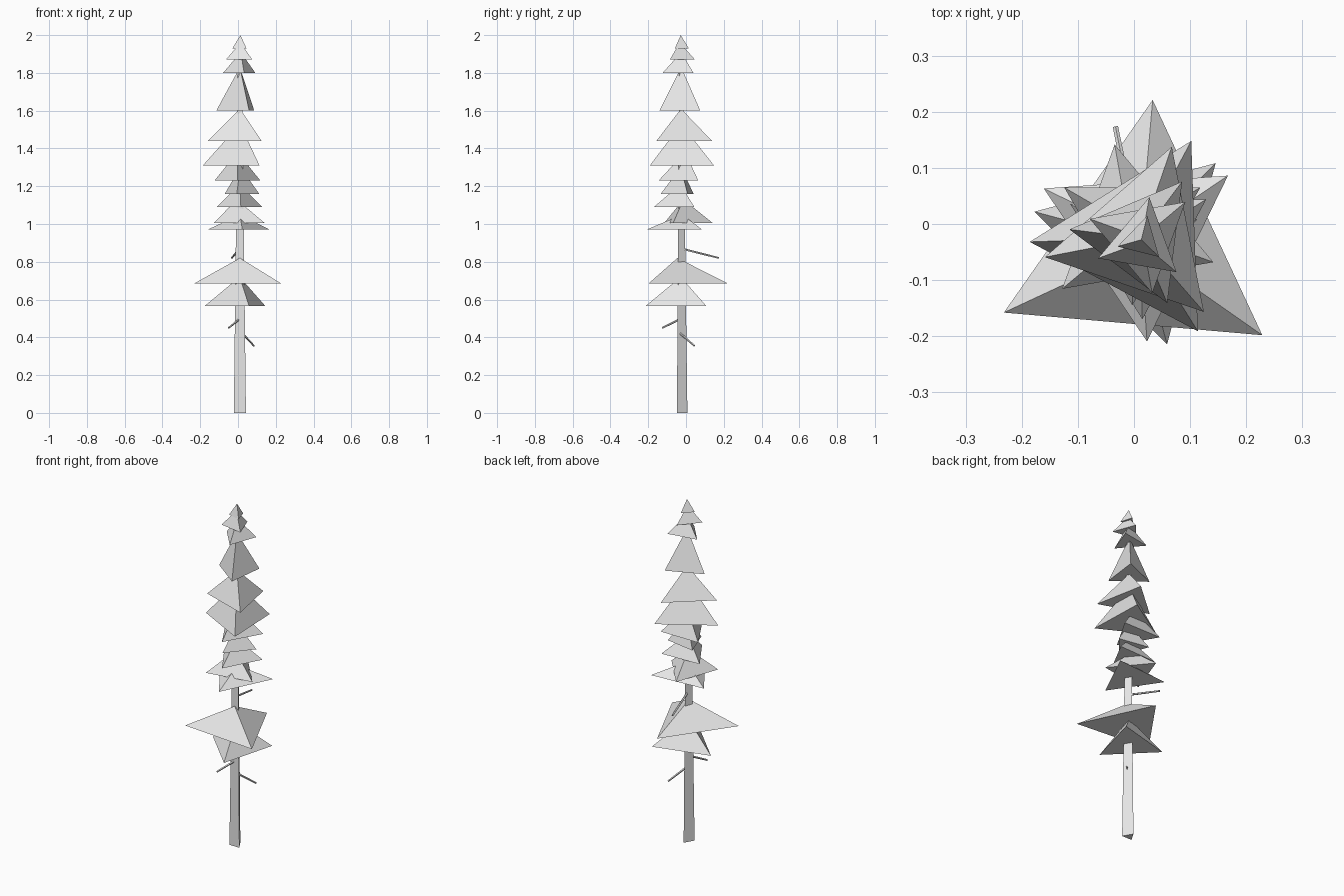
import bpy, math
from mathutils import Vector

grey = bpy.data.materials.new("light_grey")
grey.diffuse_color = (0.8, 0.8, 0.8, 1)


def cone(name, start, end, r1, r2, sides, angle=0.0):
    """Flat sided cone from start to end; first corner at the given angle."""
    start, end = Vector(start), Vector(end)
    axis = end - start
    bpy.ops.mesh.primitive_cone_add(vertices=sides, radius1=r1, radius2=r2, depth=axis.length)
    ob = bpy.context.object
    ob.name = name
    # Blender starts the first corner on +y
    ob.rotation_euler = (0, 0, math.radians(angle - 90))
    if abs(axis.x) + abs(axis.y) > 0.02:
        ob.rotation_euler = axis.to_track_quat('Z', 'Y').to_euler()
    ob.location = (start + end) / 2
    ob.data.materials.append(grey)
    return ob


# Three sided trunk, narrowing upwards
cone("trunk", (0.01, -0.031, 0), (0.01, -0.028, 1.87), 0.037, 0.012, 3, 90)

# Foliage tiers: centre x, centre y, base z, apex z, radius, corner angle
tiers = [
    (0.009, -0.028, 0.565, 0.72, 0.193, -75),
    (0.010, -0.045, 0.685, 0.82, 0.267, 85),
    (0.010, -0.020, 0.97, 1.05, 0.190, -86),
    (-0.007, -0.014, 1.005, 1.13, 0.158, 100),
    (0.010, -0.030, 1.09, 1.21, 0.140, -88),
    (0.012, -0.028, 1.16, 1.30, 0.107, -100),
    (-0.003, -0.005, 1.23, 1.38, 0.140, -90),
    (0.010, -0.025, 1.31, 1.53, 0.196, 182),
    (0.011, -0.026, 1.44, 1.61, 0.173, 191),
    (0.010, -0.025, 1.60, 1.83, 0.126, 173),
    (0.015, -0.025, 1.80, 1.91, 0.100, -80),
    (0.013, -0.033, 1.87, 1.96, 0.082, 80),
    (0.013, -0.028, 1.93, 2.00, 0.044, 76),
]
for i, (x, y, z0, z1, r, a) in enumerate(tiers):
    cone(f"foliage_tier_{i + 1}", (x, y, z0), (x, y, z1), r, 0, 3, a)

# Bare twigs on the trunk
twigs = [
    ((0.005, -0.035, 0.495), (-0.05, -0.125, 0.45)),
    ((0.025, -0.03, 0.42), (0.085, 0.045, 0.355)),
    ((0.005, -0.015, 0.867), (-0.033, 0.173, 0.82)),
]
for i, (a, b) in enumerate(twigs):
    cone(f"twig_{i + 1}", a, b, 0.006, 0.005, 5)
